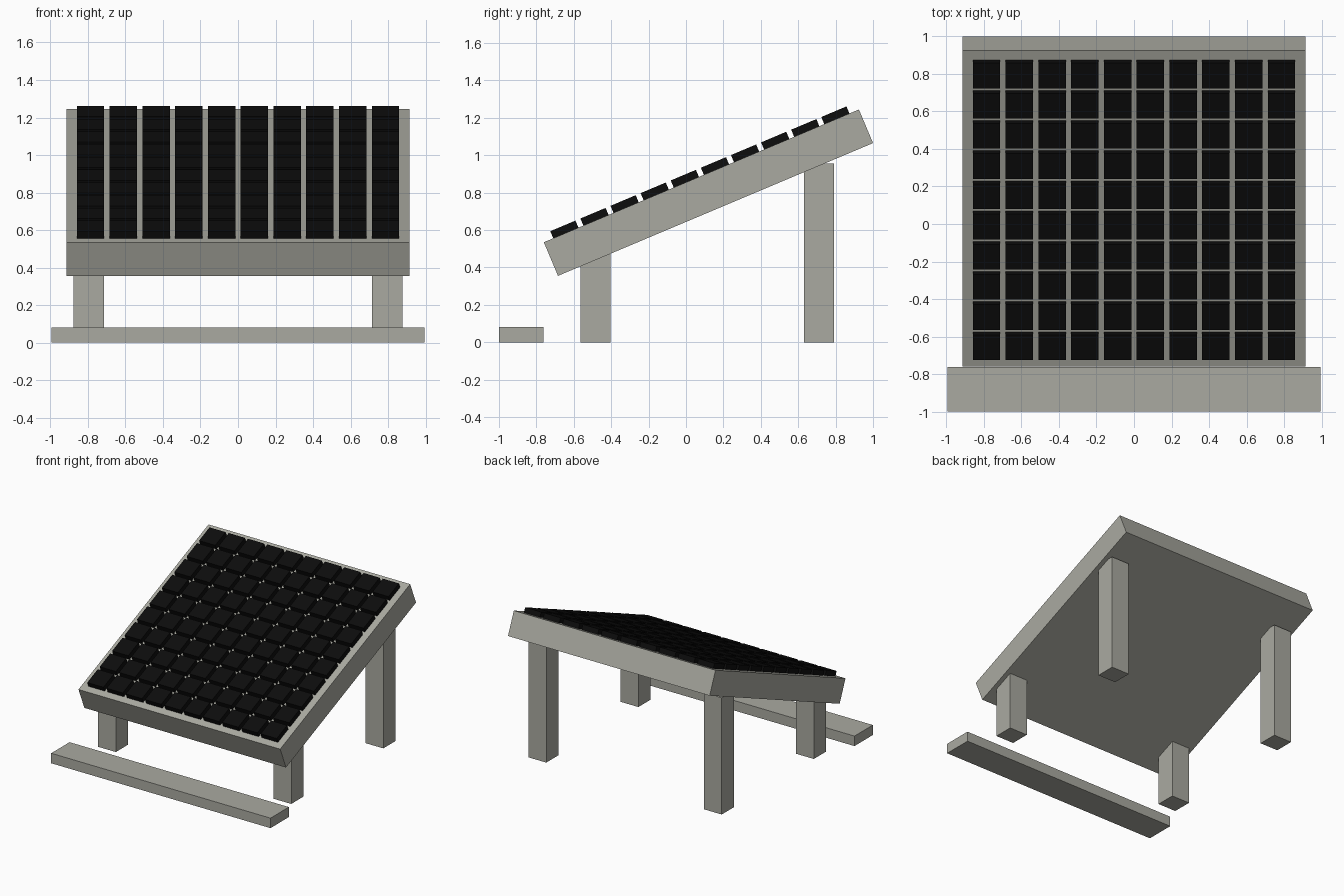
import bpy
import math
from mathutils import Matrix, Vector

cube = bpy.data.objects.get("Cube")
if cube:
    bpy.data.objects.remove(cube, do_unlink=True)


def make_material(name, rgb):
    mat = bpy.data.materials.new(name)
    mat.use_nodes = True
    colour = (*rgb, 1.0)
    mat.diffuse_color = colour
    mat.node_tree.nodes["Principled BSDF"].inputs["Base Color"].default_value = colour
    return mat


def box(name, size, centre, mat, frame=Matrix()):
    """Box of a given size, placed at centre in the given frame."""
    bpy.ops.mesh.primitive_cube_add(size=1)
    obj = bpy.context.object
    obj.name = name
    obj.data.transform(Matrix.Diagonal((*size, 1.0)))
    obj.matrix_world = frame @ Matrix.Translation(Vector(centre))
    obj.data.materials.append(mat)
    return obj


def array(obj, name, count, offset):
    mod = obj.modifiers.new(name, "ARRAY")
    mod.count = count
    mod.use_relative_offset = False
    mod.use_constant_offset = True
    mod.constant_offset_displace = offset


grey = make_material("warm grey", (0.40, 0.40, 0.355))
black = make_material("near black", (0.004, 0.004, 0.004))

# Tilted slab, whose frame also carries the tiles
WIDTH, LENGTH, THICK = 1.83, 1.828, 0.195
tilt = Matrix.Translation((0, 0.12, 0.80)) @ Matrix.Rotation(math.radians(22.85), 4, "X")
box("sloping_slab", (WIDTH, LENGTH, THICK), (0, 0, 0), grey, tilt)

# Grid of square tiles standing on the slab
ROWS, TILE, PITCH, RISE = 10, 0.146, 0.1747, 0.041
first = -PITCH * (ROWS - 1) / 2
tiles = box("tiles", (TILE, TILE, RISE), (first, first, (THICK + RISE) / 2), black, tilt)
array(tiles, "columns", ROWS, (PITCH, 0, 0))
array(tiles, "rows", ROWS, (0, PITCH, 0))

# Square legs, short in front and tall behind
for place, y, height in (("front", -0.483, 0.475), ("back", 0.71, 0.957)):
    for side, sign in (("left", 1), ("right", -1)):
        box(f"{place}_{side}_leg", (0.163, 0.16, height),
            (sign * 0.796, y, height / 2), grey)

# Low plank lying in front
box("front_plank", (1.99, 0.238, 0.082), (0, -0.881, 0.041), grey)
